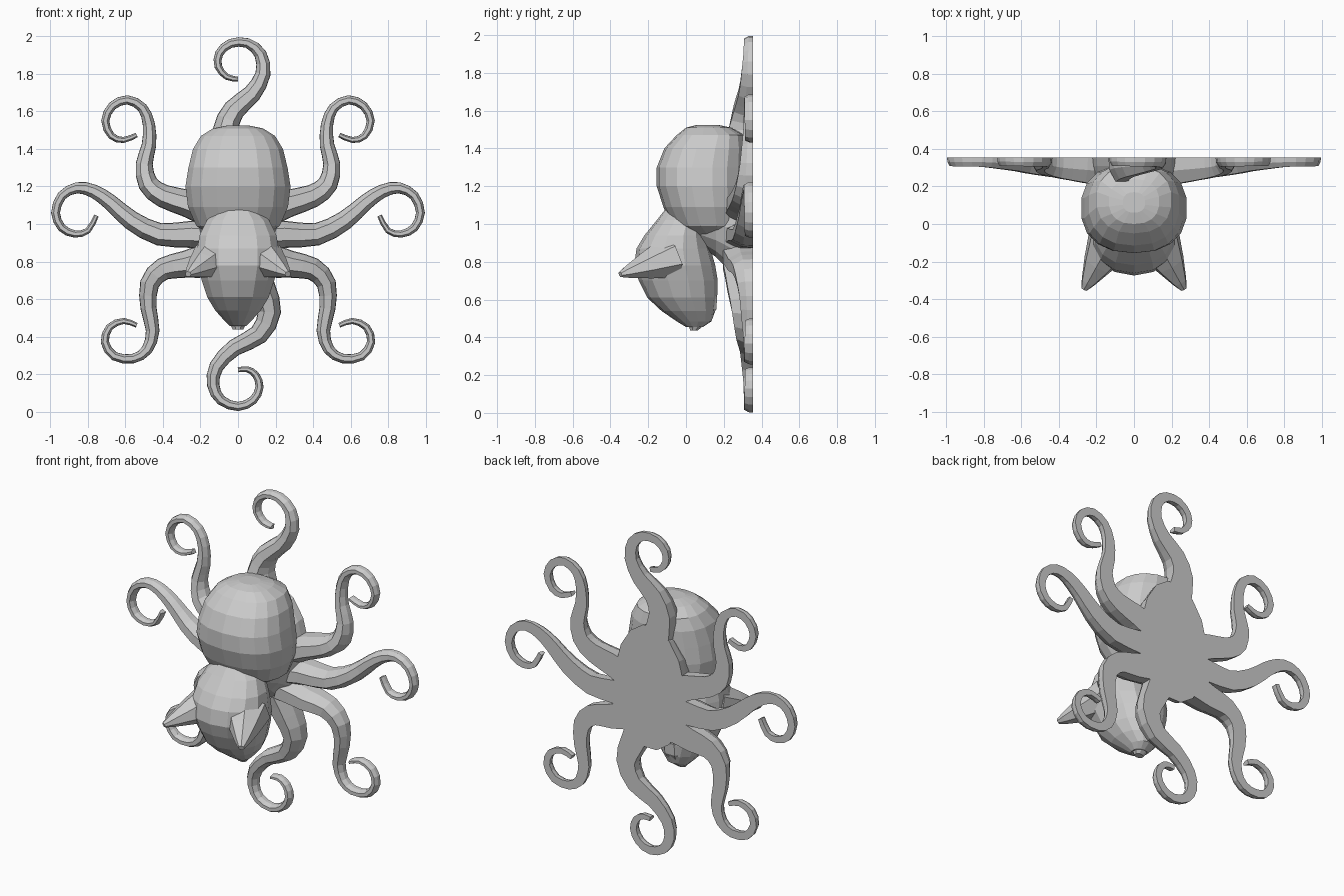
import bpy, bmesh, math
from mathutils import Vector

if "Cube" in bpy.data.objects:
    bpy.data.objects.remove(bpy.data.objects["Cube"])

BACK = 0.355  # flat mounting plane


def loft(name, rings):
    """Skin a list of equal-length point rings into a closed flat-shaded mesh."""
    bm = bmesh.new()
    rows = [[bm.verts.new(p) for p in r] for r in rings]
    n = len(rows[0])
    for a, b in zip(rows, rows[1:]):
        for i in range(n):
            j = (i + 1) % n
            bm.faces.new((a[i], a[j], b[j], b[i]))
    bm.faces.new(rows[0])
    bm.faces.new(rows[-1])
    bmesh.ops.recalc_face_normals(bm, faces=bm.faces)
    me = bpy.data.meshes.new(name)
    bm.to_mesh(me)
    bm.free()
    ob = bpy.data.objects.new(name, me)
    bpy.context.collection.objects.link(ob)
    return ob


def oval(n, power=2.0):
    """Unit superellipse outline."""
    out = []
    for i in range(n):
        a = 2 * math.pi * (i + 0.5) / n
        c, s = math.cos(a), math.sin(a)
        out.append((math.copysign(abs(c) ** (2 / power), c),
                    math.copysign(abs(s) ** (2 / power), s)))
    return out


def stacked(name, sections, n, power):
    """Loft of horizontal ovals: (z, y front, y back, half width)."""
    return loft(name, [[(w * u, (f + b) / 2 + (b - f) / 2 * v, z)
                        for u, v in oval(n, power)] for z, f, b, w in sections])


def ramp(t, stops):
    for (t0, v0), (t1, v1) in zip(stops, stops[1:]):
        if t <= t1:
            return v0 + (v1 - v0) * (t - t0) / (t1 - t0)
    return stops[-1][1]


def smooth_path(pts):
    """Insert one Catmull-Rom midpoint per span."""
    p = [Vector(q) for q in pts]
    out = []
    for i in range(len(p) - 1):
        a, d = p[max(i - 1, 0)], p[min(i + 2, len(p) - 1)]
        out += [p[i], (9 * (p[i] + p[i + 1]) - a - d) / 16]
    return out + [p[-1]]


def tentacle(name, pts, side=1):
    """Flat-backed tapering arm along an x,z path."""
    path = smooth_path([(side * x, z) for x, z in pts])
    rings = []
    for i, c in enumerate(path):
        t = i / (len(path) - 1)
        d = (path[min(i + 1, len(path) - 1)] - path[max(i - 1, 0)]).normalized()
        nrm = Vector((-d.y, d.x))
        w = ramp(t, [(0, .085), (.15, .062), (.33, .043), (.55, .026), (.8, .021), (1, .013)])
        h = ramp(t, [(0, .16), (.12, .12), (.3, .07), (.45, .05), (1, .04)])
        prof = [(-1, 0), (-.95, .5), (-.45, 1), (.45, 1), (.95, .5), (1, 0)]
        rings.append([(c.x + nrm.x * w * u, BACK - h * v, c.y + nrm.y * w * u)
                      for u, v in prof])
    return loft(name, rings)


# Rounded body
stacked("body", [(.93, .02, .29, .13), (.99, -.07, .31, .225), (1.09, -.12, .32, .27),
                 (1.20, -.155, .325, .284), (1.30, -.155, .325, .268),
                 (1.40, -.115, .325, .243), (1.47, -.05, .31, .20),
                 (1.51, .0, .24, .135), (1.525, .06, .17, .06)], 18, 2.35)

# Flat-backed hub joining the arms
hub = [(.08, 1.02, .17, .14), (.16, 1.03, .20, .21), (.25, 1.045, .22, .32),
       (.31, 1.04, .235, .37), (BACK, 1.04, .24, .385)]
loft("hub", [[(rx * u, y, cz + rz * v) for u, v in oval(16)] for y, cz, rx, rz in hub])

# Head, crown to the front and muzzle pointing down
stacked("head", [(1.09, -.10, .08, .09), (1.02, -.155, .10, .17), (.94, -.22, .11, .21),
                 (.87, -.262, .13, .222), (.78, -.275, .155, .222), (.70, -.25, .168, .198),
                 (.61, -.205, .165, .168), (.54, -.13, .155, .125),
                 (.485, -.05, .135, .075), (.455, .0, .09, .045)], 14, 2.2)

# Muzzle and nose tip
stacked("muzzle", [(.62, -.02, .172, .09), (.55, -.01, .168, .085),
                   (.49, .0, .13, .06), (.437, .02, .065, .03)], 8, 2.0)

# Ears
for side, label in ((-1, "left"), (1, "right")):
    base, tip = Vector((.125, -.09, .82)), Vector((.262, -.34, .735))
    axis = (tip - base).normalized()
    e1 = axis.cross(Vector((0, .45, 1))).normalized()
    e2 = axis.cross(e1)
    rings = []
    for t, r in ((0, .135), (.5, .085), (.88, .04), (1.03, .018)):
        c = base.lerp(tip, t)
        rings.append([])
        for u, v in oval(7):
            p = c + e1 * r * u + e2 * r * .85 * v
            rings[-1].append((side * p.x, p.y, p.z))
    loft(label + "_ear", rings)

# Side arms, mirrored
upper = [(.12, 1.05), (.27, 1.11), (.40, 1.15), (.48, 1.215), (.50, 1.32), (.475, 1.42),
         (.475, 1.53), (.51, 1.62), (.59, 1.662), (.67, 1.63), (.708, 1.55),
         (.675, 1.47), (.61, 1.448), (.54, 1.475)]
middle = [(.08, .93), (.25, .945), (.42, .945), (.57, 1.02), (.68, 1.115), (.77, 1.175),
          (.86, 1.193), (.94, 1.15), (.973, 1.06), (.94, .98), (.87, .947),
          (.80, .965), (.755, 1.045)]
lower = [(.12, .83), (.28, .785), (.40, .76), (.472, .68), (.477, .55), (.455, .43),
         (.485, .33), (.56, .282), (.66, .295), (.71, .37), (.685, .45),
         (.61, .483), (.54, .46)]
for side, label in ((-1, "left"), (1, "right")):
    for part, pts in (("upper", upper), ("middle", middle), ("lower", lower)):
        tentacle(f"{label}_{part}_arm", pts, side)

# Top and bottom arms
tentacle("top_arm", [(-.04, 1.36), (-.065, 1.50), (-.02, 1.61), (.075, 1.695), (.133, 1.80),
                     (.12, 1.905), (.05, 1.965), (-.04, 1.963), (-.10, 1.91),
                     (-.105, 1.84), (-.06, 1.785), (0, 1.772)])
tentacle("bottom_arm", [(.07, .78), (.13, .65), (.168, .53), (.11, .41), (-.02, .34),
                        (-.115, .24), (-.132, .14), (-.09, .06), (0, .027), (.08, .06),
                        (.115, .13), (.095, .195), (.05, .225), (0, .222)])
